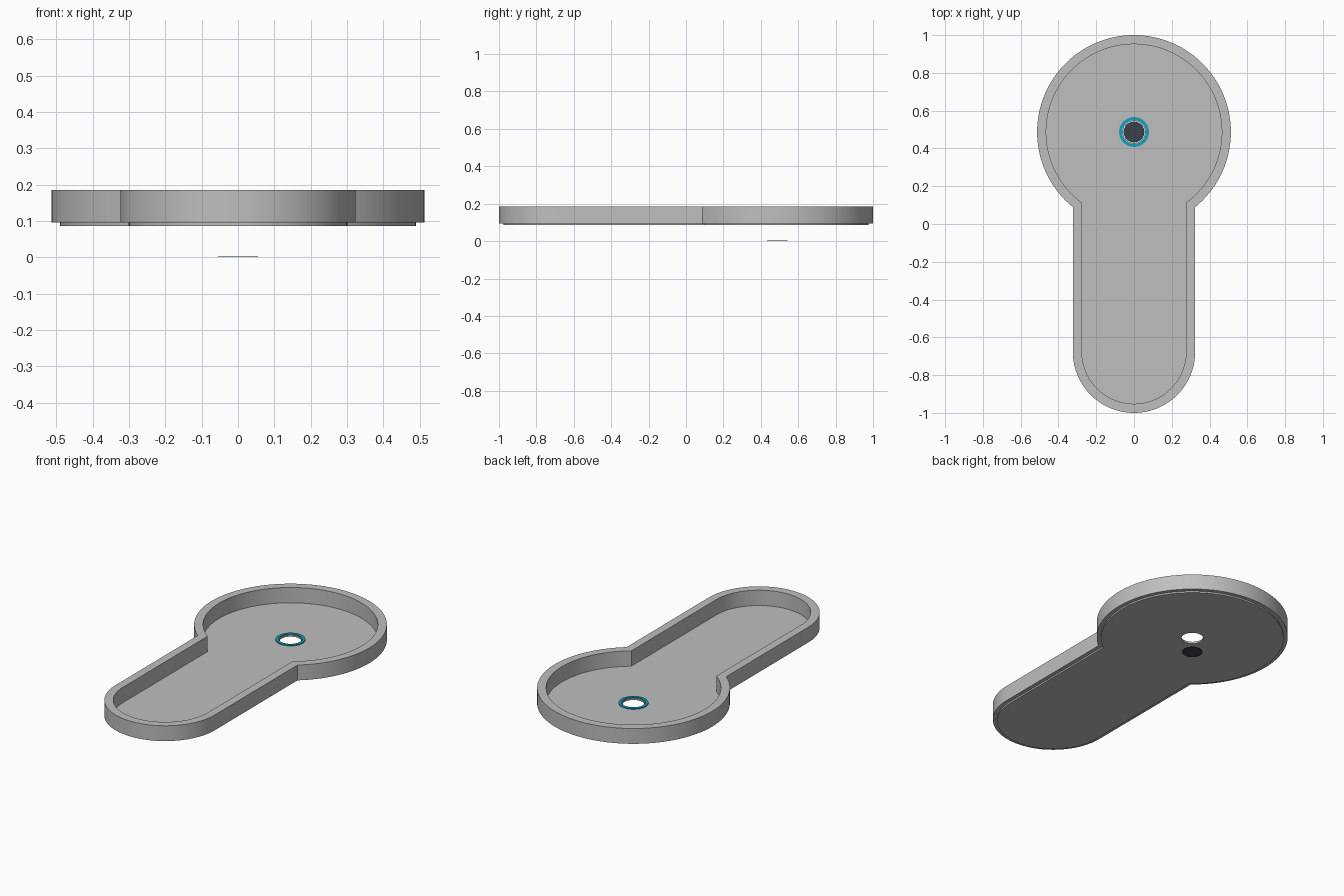
import bpy, bmesh
from math import pi, sin, cos, asin, sqrt

cube = bpy.data.objects.get("Cube")
if cube:
    bpy.data.objects.remove(cube)

HEAD_Y, HEAD_R = 0.487, 0.513    # round end of the tray
ARM_Y, ARM_R = -0.676, 0.324     # rounded tip of the narrow end


def material(name, color):
    m = bpy.data.materials.new(name)
    m.use_nodes = True
    rgba = (*color, 1)
    m.diffuse_color = rgba
    m.node_tree.nodes["Principled BSDF"].inputs["Base Color"].default_value = rgba
    return m


grey = material("light grey", (0.52, 0.52, 0.52))
teal = material("teal", (0.005, 0.36, 0.53))
dark = material("dark slate", (0.04, 0.052, 0.068))


def arc(cy, r, start, end, n):
    steps = [start + (end - start) * i / n for i in range(n + 1)]
    return [(r * cos(a), cy + r * sin(a)) for a in steps]


def circle(r, n=48):
    return arc(HEAD_Y, r, 0, 2 * pi, n)[:-1]


def keyhole(inset):
    """Round head joined to a straight arm with a rounded tip."""
    head, arm = HEAD_R - inset, ARM_R - inset
    neck = asin(arm / head)      # half angle of the opening to the arm
    return (arc(HEAD_Y, head, neck - pi / 2, 1.5 * pi - neck, 96)
            + arc(ARM_Y, arm, pi, 2 * pi, 48))


def plate(name, outlines, z0, z1, mat):
    """Extrude nested outlines; inner ones become holes."""
    curve = bpy.data.curves.new(name + "_profile", "CURVE")
    curve.dimensions = "2D"
    curve.fill_mode = "BOTH"
    curve.extrude = (z1 - z0) / 2
    for pts in outlines:
        spline = curve.splines.new("POLY")
        spline.points.add(len(pts) - 1)
        for p, (x, y) in zip(spline.points, pts):
            p.co = (x, y, 0, 1)
        spline.use_cyclic_u = True
    helper = bpy.data.objects.new(name + "_profile", curve)
    bpy.context.collection.objects.link(helper)
    deps = bpy.context.evaluated_depsgraph_get()
    mesh = bpy.data.meshes.new_from_object(helper.evaluated_get(deps))
    bpy.data.objects.remove(helper)

    # weld caps to sides and lift to height
    bm = bmesh.new()
    bm.from_mesh(mesh)
    bmesh.ops.remove_doubles(bm, verts=bm.verts, dist=0.0001)
    bmesh.ops.translate(bm, verts=bm.verts, vec=(0, 0, (z0 + z1) / 2))
    bmesh.ops.recalc_face_normals(bm, faces=bm.faces)
    bm.to_mesh(mesh)
    bm.free()
    mesh.materials.clear()
    mesh.materials.append(mat)
    obj = bpy.data.objects.new(name, mesh)
    bpy.context.collection.objects.link(obj)
    bpy.ops.object.select_all(action="DESELECT")
    obj.select_set(True)
    bpy.context.view_layer.objects.active = obj
    bpy.ops.object.shade_smooth_by_angle(angle=0.5)
    return obj


# tray: raised rim standing on a slightly smaller floor with a hole
plate("tray_rim", [keyhole(0), keyhole(0.048)], 0.095, 0.185, grey)
plate("tray_floor", [keyhole(0.023), circle(0.058)], 0.086, 0.095, grey)

# coloured ring around the hole
plate("hole_ring", [circle(0.079), circle(0.063)], 0.095, 0.1, teal)

# loose disc lying below the hole
plate("base_disc", [circle(0.055)], 0, 0.002, dark)
